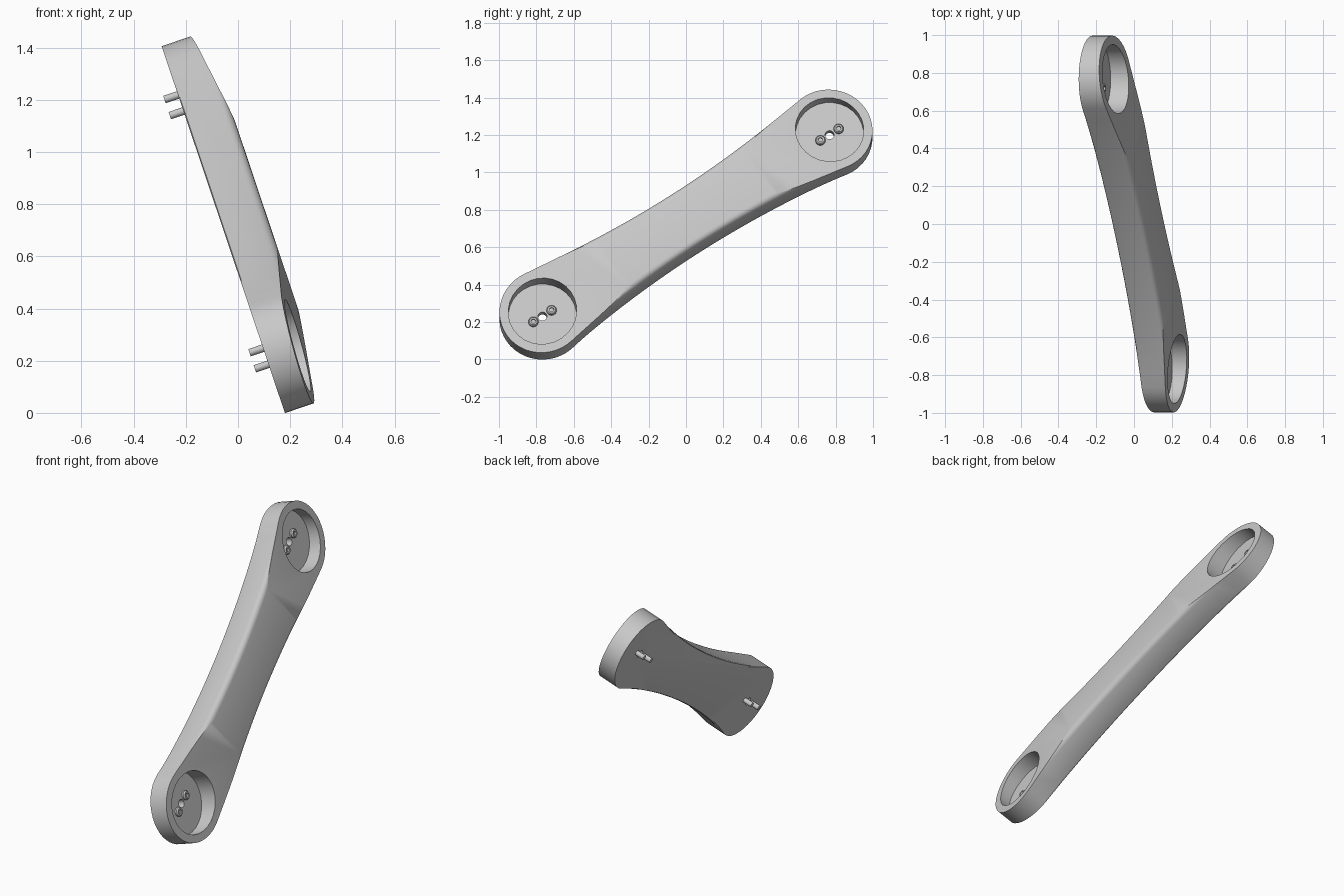
import bpy
import bmesh
from math import sin, cos, asin, atan2, pi, radians, sqrt
from mathutils import Matrix, Vector

cube = bpy.data.objects.get("Cube")
if cube:
    bpy.data.objects.remove(cube, do_unlink=True)

# Link dimensions: x along the arm, y across it, z out of its flat back
D = 0.9225           # half distance between socket centres
R = 0.23             # end radius
WAIST = 0.158        # half width at the middle
TOP = 0.175          # thickness of the arm
FILLET = 0.032
FLOOR = 0.04         # socket floor
SLOPE = 0.102        # taper of the ends
ARC = (D * D + WAIST ** 2 - R * R) / (2 * (R - WAIST))
ARC_H = ARC + WAIST
PHI = asin(D / (ARC + R))

# Pose of the link: leaning back and running diagonally upward
lean, climb = atan2(0.336, 1), radians(33.7)
U = Vector((0, 1, 0))
V = Vector((-sin(lean), 0, cos(lean)))
N = Vector((cos(lean), 0, sin(lean)))
T = U * cos(climb) + V * sin(climb)
S = V * cos(climb) - U * sin(climb)
POSE = Matrix((T, S, N)).transposed().to_4x4()
POSE.translation = (-0.0565, 0, 0.7025)

grey = bpy.data.materials.new("light_grey")
grey.use_nodes = True
colour = (0.58, 0.58, 0.58, 1)
grey.diffuse_color = colour
grey.node_tree.nodes["Principled BSDF"].inputs["Base Color"].default_value = colour


def loft(rings):
    """Skin a stack of equal rings and cap both ends."""
    bm = bmesh.new()
    loops = [[bm.verts.new(p) for p in ring] for ring in rings]
    for a, b in zip(loops, loops[1:]):
        for i in range(len(a)):
            j = (i + 1) % len(a)
            bm.faces.new((a[i], a[j], b[j], b[i]))
    bm.faces.new(loops[0][::-1])
    bm.faces.new(loops[-1])
    bmesh.ops.recalc_face_normals(bm, faces=bm.faces)
    return bm


def lathe(profile, x, segments):
    return loft([[(x + r * cos(2 * pi * i / segments), r * sin(2 * pi * i / segments), z)
                  for i in range(segments)] for r, z in profile])


def add_object(name, bm):
    bm.transform(POSE)
    mesh = bpy.data.meshes.new(name)
    bm.to_mesh(mesh)
    bm.free()
    mesh.materials.append(grey)
    ob = bpy.data.objects.new(name, mesh)
    bpy.context.collection.objects.link(ob)
    return ob


def smooth(ob):
    bpy.ops.object.select_all(action='DESELECT')
    ob.select_set(True)
    bpy.context.view_layer.objects.active = ob
    bpy.ops.object.shade_smooth_by_angle(angle=radians(30))


def outline(z, arm_inset, end_inset):
    """Two round ends joined by tangent concave sides."""
    half = []
    sweep = pi / 2 + (pi / 2 - atan2(ARC_H, D))
    for i in range(25):
        a = -sweep + 2 * sweep * i / 24
        half.append((D + (R - end_inset) * cos(a), (R - end_inset) * sin(a), z))
    for i in range(1, 24):
        k = 1 - i / 12
        inset = end_inset + (arm_inset - end_inset) * (1 - k ** 4)
        r = ARC + inset
        half.append((r * sin(k * PHI), ARC_H - r * cos(k * PHI), z))
    return half + [(-x, -y, z) for x, y, z in half]


# Arm body with rounded edges
rings = [outline(0, 0.012, 0), outline(0.004, 0.004, 0), outline(0.012, 0, 0)]
for i in range(6):
    a = i * pi / 10
    d = FILLET * (1 - cos(a))
    rings.append(outline(TOP - FILLET * (1 - sin(a)), d, d))
body = loft(rings)

# Slanted faces at both ends
for side in (-1, 1):
    bmesh.ops.bisect_plane(
        body, geom=body.verts[:] + body.edges[:] + body.faces[:], dist=1e-5,
        plane_co=(side * D, 0, 0.129), plane_no=(side * SLOPE, 0, 1), clear_outer=True)
    bmesh.ops.edgeloop_fill(body, edges=[e for e in body.edges if e.is_boundary])
bmesh.ops.recalc_face_normals(body, faces=body.faces)
arm = add_object("link_arm", body)

# Round sockets and through holes
cutters = []
for side in (-1, 1):
    for r, low, high in ((0.183, FLOOR, 0.3), (0.024, -0.1, 0.1)):
        cutter = add_object("cutter", lathe([(r, low), (r, high)], side * D, 28))
        cutter.hide_render = True
        cutters.append(cutter)
        mod = arm.modifiers.new("cut", 'BOOLEAN')
        mod.operation = 'DIFFERENCE'
        mod.solver = 'EXACT'
        mod.object = cutter
bpy.context.view_layer.update()
result = arm.evaluated_get(bpy.context.evaluated_depsgraph_get())
cut_mesh = bpy.data.meshes.new_from_object(result)
arm.modifiers.clear()
arm.data = cut_mesh
for cutter in cutters:
    bpy.data.objects.remove(cutter, do_unlink=True)
smooth(arm)

# Screws through each socket floor
screw = [(0.015, -0.055), (0.015, FLOOR - 0.002), (0.027, FLOOR - 0.002), (0.027, 0.05),
         (0.021, 0.058), (0.012, 0.058), (0.012, 0.047)]
for end, side in (("lower", -1), ("upper", 1)):
    for place, offset in (("outer", side), ("inner", -side)):
        x = side * D + offset * 0.0585
        smooth(add_object(f"{end}_{place}_screw", lathe(screw, x, 16)))
